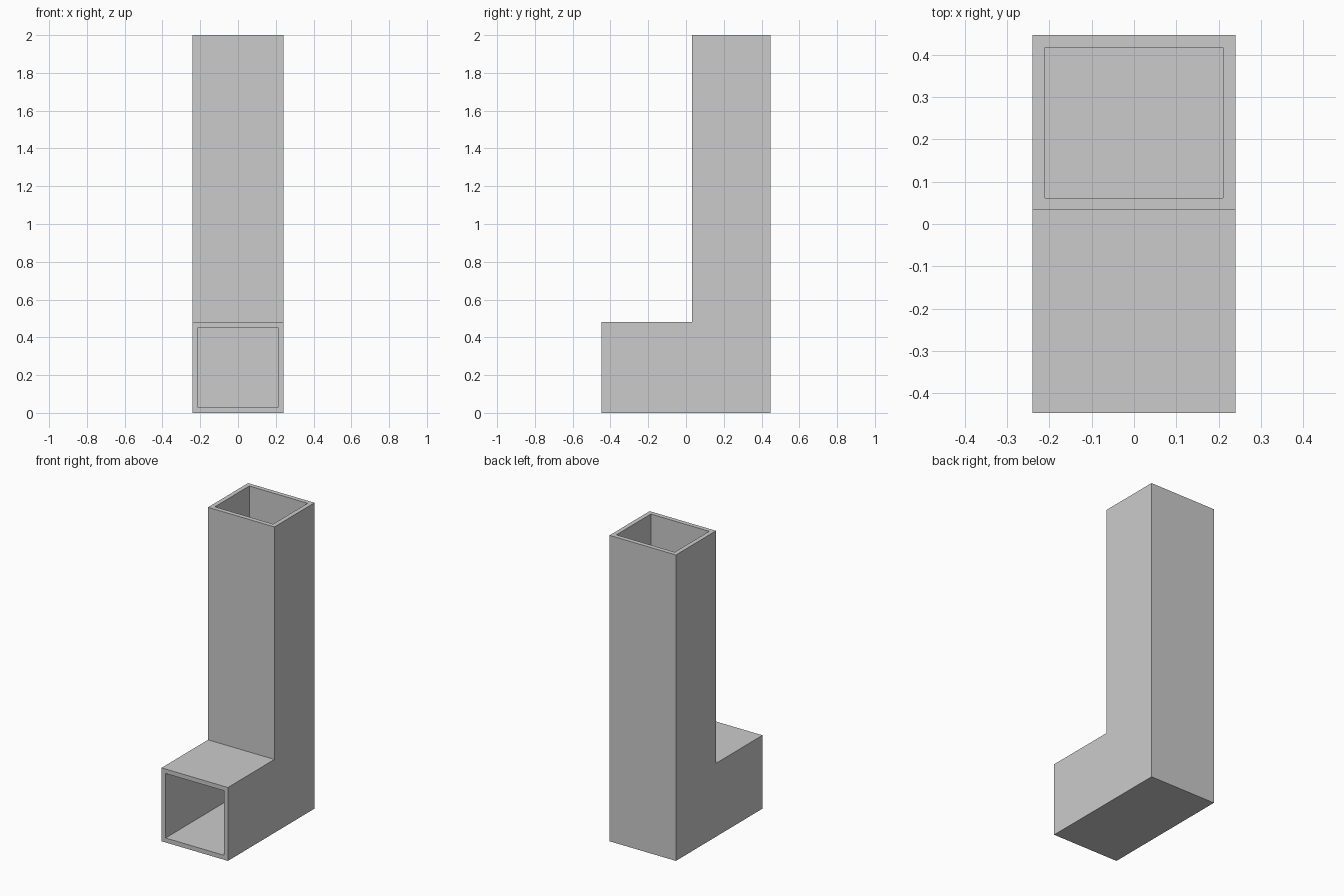
import bpy, bmesh, math

if "Cube" in bpy.data.objects:
    bpy.data.objects.remove(bpy.data.objects["Cube"])

HALF_W, HALF_D, HEIGHT = 0.24, 0.447, 2.0
DUCT_H, SHAFT_Y, WALL = 0.48, 0.033, 0.029

bm = bmesh.new()


def rings(inset):
    """Front, mitre and top cross-sections of the bent duct."""
    x = HALF_W - inset
    roof, floor = DUCT_H - inset, inset
    near, far = SHAFT_Y + inset, HALF_D - inset
    # each section: (inside-of-bend point, outside-of-bend point) in y, z
    sections = [((-HALF_D, roof), (-HALF_D, floor)),
                ((near, roof), (far, floor)),
                ((near, HEIGHT), (far, HEIGHT))]
    return [[bm.verts.new(p) for p in ((-x, *a), (x, *a), (x, *b), (-x, *b))]
            for a, b in sections]


def bridge(r1, r2):
    for i in range(4):
        j = (i + 1) % 4
        bm.faces.new((r1[i], r1[j], r2[j], r2[i]))


# Outer skin, inner skin and the two open rims
outer, inner = rings(0), rings(WALL)
for skin in (outer, inner):
    bridge(skin[0], skin[1])
    bridge(skin[1], skin[2])
bridge(outer[0], inner[0])
bridge(outer[2], inner[2])

# Merge the flat side panels across the mitre
bmesh.ops.recalc_face_normals(bm, faces=bm.faces[:])
bmesh.ops.dissolve_limit(bm, angle_limit=math.radians(1),
                         verts=bm.verts[:], edges=bm.edges[:])

mesh = bpy.data.meshes.new("elbow_duct")
bm.to_mesh(mesh)
bm.free()
duct = bpy.data.objects.new("elbow_duct", mesh)
bpy.context.collection.objects.link(duct)
